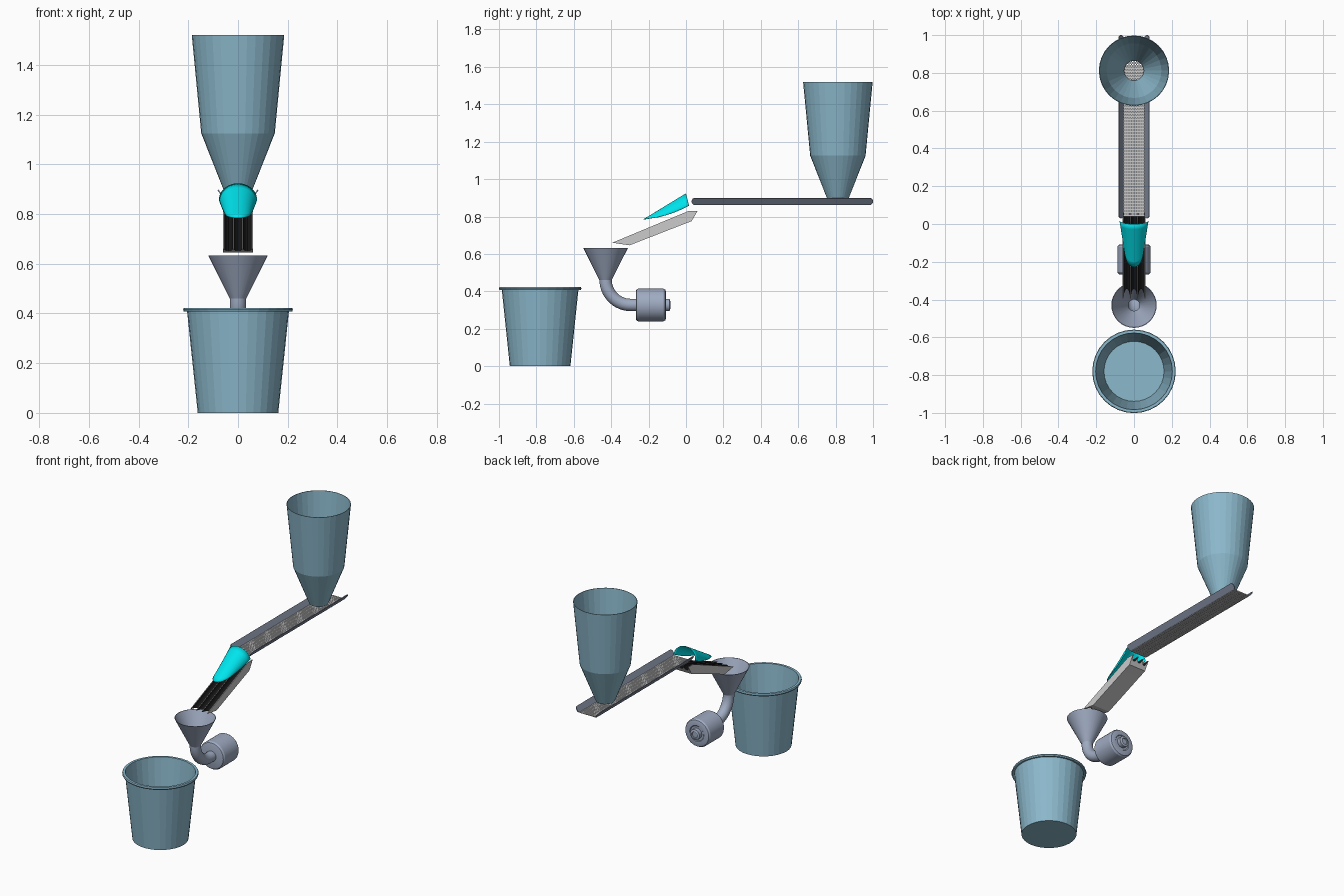
import bpy, bmesh
from math import sin, cos, pi, radians
from mathutils import Matrix, Vector

if "Cube" in bpy.data.objects:
    bpy.data.objects.remove(bpy.data.objects["Cube"])


def material(name, rgb):
    m = bpy.data.materials.new(name)
    m.diffuse_color = (*rgb, 1)
    m.use_nodes = True
    m.node_tree.nodes["Principled BSDF"].inputs["Base Color"].default_value = m.diffuse_color
    return m


BLUE = material("pale_blue", (0.26, 0.48, 0.60))
STEEL = material("blue_grey", (0.35, 0.41, 0.54))
RAIL = material("rail_grey", (0.22, 0.26, 0.34))
LIGHT = material("light_grey", (0.72, 0.72, 0.74))
BLACK = material("black", (0.01, 0.01, 0.01))
CYAN = material("cyan", (0.0, 0.78, 0.85))


def make(name, verts, faces, mats, smooth=None, thickness=0):
    me = bpy.data.meshes.new(name)
    me.from_pydata([tuple(v) for v in verts], [], faces)
    bm = bmesh.new()
    bm.from_mesh(me)
    bmesh.ops.remove_doubles(bm, verts=bm.verts, dist=1e-5)
    bmesh.ops.recalc_face_normals(bm, faces=bm.faces)
    bm.to_mesh(me)
    bm.free()
    for m in mats:
        me.materials.append(m)
    ob = bpy.data.objects.new(name, me)
    bpy.context.collection.objects.link(ob)
    if thickness:
        s = ob.modifiers.new("thickness", 'SOLIDIFY')
        s.thickness = thickness
        s.offset = 0
    if smooth:
        bpy.ops.object.select_all(action='DESELECT')
        ob.select_set(True)
        bpy.context.view_layer.objects.active = ob
        bpy.ops.object.shade_smooth_by_angle(angle=radians(smooth))
    return ob


def loft(name, rings, mats, closed=True, smooth=None, thickness=0):
    n = len(rings[0])
    faces = []
    for i in range(len(rings) - 1):
        for j in range(n if closed else n - 1):
            k = (j + 1) % n
            faces.append((i * n + j, i * n + k, (i + 1) * n + k, (i + 1) * n + j))
    return make(name, [v for r in rings for v in r], faces, mats, smooth, thickness)


def lathe(name, profile, centre, mat, n=32, along_y=False, smooth=None):
    # profile of (radius, height); a repeated first point closes the wall
    turn = Matrix.Rotation(-pi / 2, 3, 'X') if along_y else Matrix.Identity(3)
    rings = [[Vector(centre) + turn @ Vector((r * cos(2 * pi * j / n), r * sin(2 * pi * j / n), h))
              for j in range(n)] for r, h in profile]
    return loft(name, rings, [mat], smooth=smooth)


# Feed hopper, open at both ends
lathe("hopper", [(.055, .89), (.148, 1.125), (.186, 1.52), (.183, 1.52),
                 (.145, 1.126), (.052, .89), (.055, .89)], (0, .812, 0), BLUE)

# Collecting bucket with rolled rim and closed floor
lathe("bucket", [(0, 0), (.162, 0), (.205, .41), (.218, .408), (.221, .415), (.218, .423),
                 (.203, .423), (.159, .005), (0, .005)], (0, -.78, 0), BLUE)

# Receiving funnel
lathe("funnel", [(.033, .46), (.12, .633), (.117, .633), (.030, .46), (.033, .46)],
      (0, -.43, 0), STEEL, smooth=30)

# Bent outlet pipe
rings = []
for i in range(15):
    a = pi / 2 * min(i, 13) / 13
    end = .03 if i == 14 else 0
    c = Vector((0, -.295 - .135 * cos(a) + end, .462 - .135 * sin(a)))
    out = Vector((0, -cos(a), -sin(a)))
    rings.append([c + .033 * (Vector((cos(t), 0, 0)) + out * sin(t))
                  for t in (2 * pi * j / 24 for j in range(24))])
loft("outlet_pipe", rings, [STEEL], smooth=40)

# Pump body and shaft end
lathe("pump", [(0, -.268), (.074, -.268), (.082, -.265), (.088, -.255), (.088, -.121), (.082, -.111),
               (.074, -.108), (.05, -.108), (.046, -.112), (.033, -.112), (.033, -.088),
               (.02, -.084), (.018, -.09), (0, -.09)],
      (0, 0, .327), STEEL, along_y=True, smooth=30)

# Conveyor side rails, flared plates with rounded ends
for side, label in ((-1, "left"), (1, "right")):
    outline = []
    for centre, start in ((.983, -pi / 2), (.047, pi / 2)):
        for j in range(9):
            a = start + pi * j / 8
            t = .5 + .5 * sin(a)
            outline.append((side * (.057 + .024 * t), centre + .017 * cos(a), .864 + .034 * t))
    make("conveyor_rail_" + label, outline, [tuple(range(len(outline)))], [RAIL], thickness=.005)

# Conveyor mesh belt: cross slats joined by long wires
verts, faces = [], []


def box(x0, x1, y0, y1, z0, z1):
    b = len(verts)
    verts.extend((x, y, z) for x in (x0, x1) for y in (y0, y1) for z in (z0, z1))
    faces.extend(tuple(b + i for i in f) for f in (
        (0, 1, 3, 2), (4, 6, 7, 5), (0, 4, 5, 1), (2, 3, 7, 6), (0, 2, 6, 4), (1, 5, 7, 3)))


SLATS = 60
pitch = .95 / SLATS
for i in range(SLATS):
    y = .04 + i * pitch
    box(-.058, .058, y, y + pitch * .72, .861, .868)
for i in range(9):
    x = -.052 + i * .013
    box(x - .002, x + .002, .04, .988, .8625, .8665)
make("conveyor_belt", verts, faces, [LIGHT])

# Sloping chute with three dark rounded troughs
section = [(-.06, 1), (-.06, 0)]
for g in (-1, 0, 1):
    for j in range(9):
        a = pi * j / 8
        section.append((g * .038 - .017 * cos(a), .55 * sin(a)))
section += [(.06, 0), (.06, 1)]
stations = [((-.394, .660), (-.302, .646)), ((.012, .829), (-.02, .756)), ((.062, .830), (.030, .775))]
rings = [[(x, t[0] + (b[0] - t[0]) * d, t[1] + (b[1] - t[1]) * d) for x, d in section]
         for t, b in stations]
n = len(section)
verts = [v for r in rings for v in r]
faces, dark = [], []
for i in range(2):
    for j in range(n):
        k = (j + 1) % n
        faces.append((i * n + j, i * n + k, (i + 1) * n + k, (i + 1) * n + j))
        # the curved runs between ridges are the troughs
        dark.append(2 <= j < n - 3 and (j - 2) % 9 != 8)
faces += [tuple(range(n)), tuple(range(2 * n, 3 * n))]
dark += [False, False]
chute = make("chute", verts, faces, [LIGHT, BLACK])
for p, d in zip(chute.data.polygons, dark):
    p.material_index = int(d)

# Cyan hood guiding material down onto the chute
rings = []
for i in range(9):
    t = i / 8
    w = .076 - .027 * t
    edge = Vector((0, .016 - .16 * t, .857 - .060 * t - .006 * sin(pi * t)))
    crest = Vector((0, 0 - .228 * t, .923 - .139 * t))
    rings.append([edge.lerp(crest, sin(a)) + Vector((w * cos(a), 0, 0))
                  for a in (pi * j / 20 for j in range(21))])
loft("guide_hood", rings, [CYAN], closed=False, smooth=40, thickness=.002)
